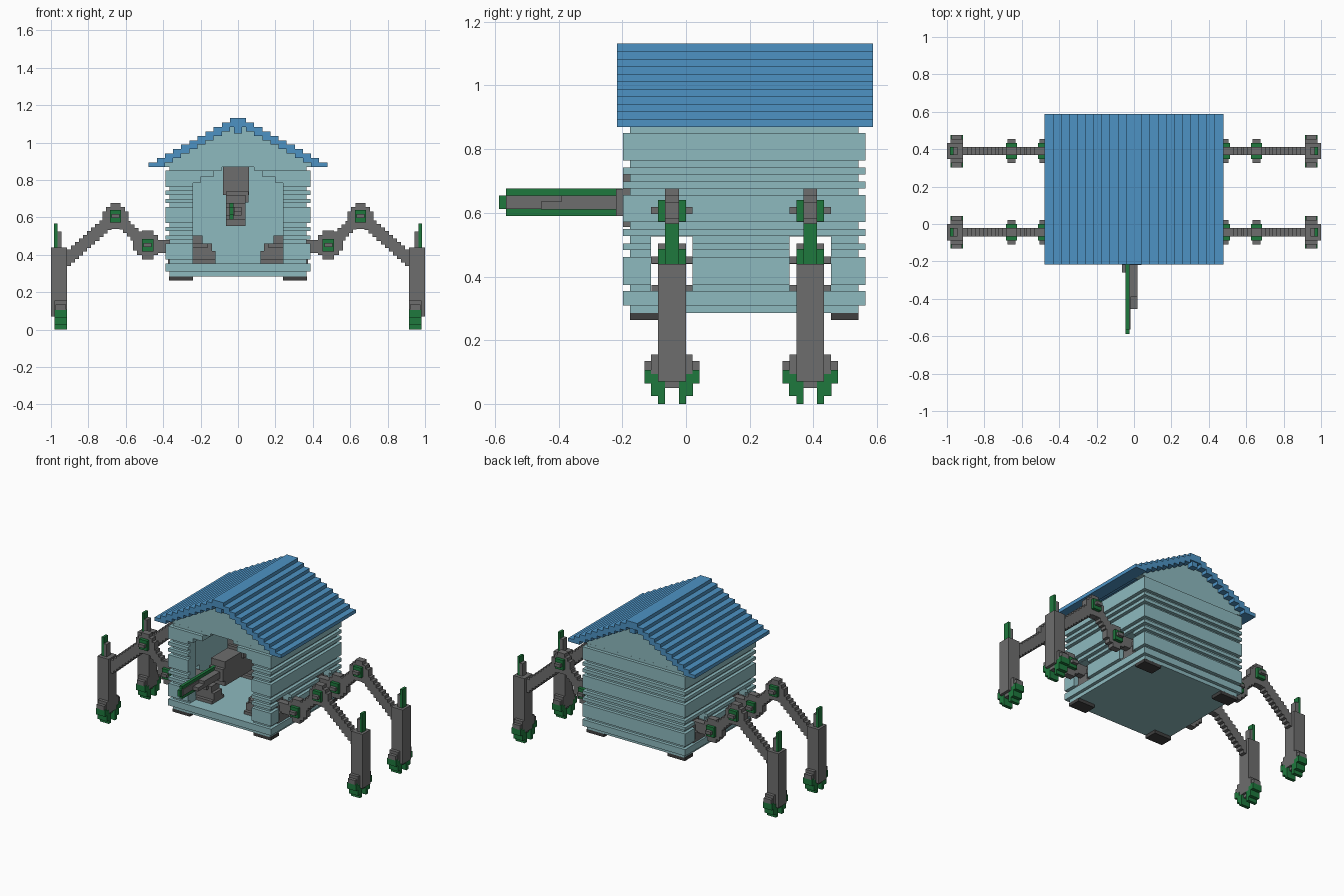
import bpy, bmesh, math

if "Cube" in bpy.data.objects:
    bpy.data.objects.remove(bpy.data.objects["Cube"])

V = 0.0217  # block size


def material(name, rgb):
    m = bpy.data.materials.new(name)
    m.diffuse_color = (*rgb, 1)
    m.use_nodes = True
    m.node_tree.nodes["Principled BSDF"].inputs["Base Color"].default_value = m.diffuse_color
    return m


TEAL = material("pale_teal", (0.27, 0.49, 0.52))
BLUE = material("roof_blue", (0.075, 0.29, 0.55))
GRAY = material("metal_gray", (0.155, 0.155, 0.155))
GREEN = material("dark_green", (0.013, 0.19, 0.047))
DARK = material("charcoal", (0.05, 0.05, 0.05))


def blocks(name, mat, boxes):
    """One object out of boxes given as (x0, x1, y0, y1, z0, z1)."""
    bm = bmesh.new()
    for x0, x1, y0, y1, z0, z1 in boxes:
        vs = bmesh.ops.create_cube(bm, size=1)["verts"]
        for v in vs:
            v.co = (x0 if v.co.x < 0 else x1,
                    y0 if v.co.y < 0 else y1,
                    z0 if v.co.z < 0 else z1)
    bmesh.ops.recalc_face_normals(bm, faces=bm.faces)
    me = bpy.data.meshes.new(name)
    bm.to_mesh(me)
    bm.free()
    me.materials.append(mat)
    ob = bpy.data.objects.new(name, me)
    bpy.context.collection.objects.link(ob)
    return ob


def mirrored(boxes):
    return boxes + [(-b, -a, c, d, e, f) for a, b, c, d, e, f in boxes]


LEG_Y = (-0.044, 0.39)
CY = 0.182            # middle of the house in y
HOLE = 0.065          # half width of a hip hole
INNER_X, INNER_Y0, INNER_Y1 = 0.305, -0.11, 0.475

# Plank walls: protruding bands with grooves between, cut by doorway and hip holes
planks = [(0.31, 0.354), (0.374, 0.461), (0.483, 0.504), (0.527, 0.549), (0.571, 0.656),
          (0.677, 0.699), (0.721, 0.743), (0.764, 0.85)]
cuts = sorted({0.285, 0.525, 0.785, 0.815, 0.87} | {z for p in planks for z in p})


def door_half(z):
    for top, w in ((0.354, 0), (0.785, 0.24), (0.815, 0.20), (0.85, 0.13), (0.87, 0.085)):
        if z < top:
            return w
    return 0


walls = []
for z0, z1 in zip(cuts, cuts[1:]):
    zm = (z0 + z1) / 2
    out = 0.0 if any(a < zm < b for a, b in planks) else V
    X, Y0, Y1 = 0.388 - out, -0.198 + out, 0.563 - out
    w = door_half(zm)
    if zm < 0.354:                                  # solid floor slab
        walls.append((-X, X, Y0, Y1, z0, z1))
        continue
    walls.append((-X, X, INNER_Y1, Y1, z0, z1))     # back wall
    walls += mirrored([(w, X, Y0, INNER_Y0, z0, z1)])
    ys = [INNER_Y0]                                 # side walls
    if 0.354 < zm < 0.525:
        for y in LEG_Y:
            ys += [y - HOLE, y + HOLE]
    ys.append(INNER_Y1)
    for a, b in zip(ys[::2], ys[1::2]):
        if b - a > 0.004:
            walls += mirrored([(INNER_X, X, a, b, z0, z1)])
blocks("plank_walls", TEAL, walls)

# Stepped roof and the gable walls below it
N, SW, SH = 11, 0.0434, 0.0237
roof, gable = [], []
for i in range(N):
    top = 1.131 - i * SH
    x0, x1 = i * SW, (i + 1) * SW
    bottom = max(top - 2 * SH, 0.87)
    roof += mirrored([(x0, x1, -0.217, 0.587, bottom, top)])
    if x1 < 0.40:
        for a, b in ((-0.176, INNER_Y0), (INNER_Y1, 0.541)):
            gable += mirrored([(x0, x1, a, b, 0.87, bottom)])
blocks("stepped_roof", BLUE, roof)
blocks("gable_walls", TEAL, gable)
blocks("ridge_beam", BLUE, [(-V, V, -0.21, 0.58, 1.05, 1.09)])

# Corner pads under the floor
blocks("corner_pads", DARK, mirrored([(0.24, 0.37, -0.175, -0.088, 0.263, 0.285),
                                      (0.24, 0.37, 0.455, 0.541, 0.263, 0.285)]))

# Cannon in the doorway, hung from the ceiling
blocks("cannon_body", GRAY, [
    (-0.065, 0.04, -0.198, 0.25, 0.555, 0.72),
    (-0.065, 0.04, -0.22, -0.198, 0.59, 0.675),
    (-0.065, -0.045, -0.26, -0.22, 0.61, 0.655),
    (-0.025, 0.018, -0.455, -0.2, 0.61, 0.635),
    (-0.025, 0.018, -0.39, -0.2, 0.635, 0.655),
    (-0.025, -0.02, -0.565, -0.2, 0.612, 0.655)])
blocks("cannon_mount", GRAY, [(-0.08, 0.06, 0.0, 0.2, 0.72, 0.875),
                              (-0.065, 0.055, -0.02, 0.22, 0.68, 0.74)])
blocks("cannon_blade", GREEN, [(-0.045, -0.025, -0.565, -0.2, 0.59, 0.676),
                               (-0.045, -0.025, -0.587, -0.565, 0.612, 0.655)])


def stair(y, xa, za, xb, zb, h):
    """Diagonal strut built of block-wide columns."""
    n = max(1, round((xb - xa) / V))
    s = (xb - xa) / n
    out = []
    for i in range(n):
        z = za + (zb - za) * (i + 0.5) / n
        out.append((xa + i * s, xa + (i + 1) * s, y - V, y + V, z - h / 2, z + h / 2))
    return out


def disc(y, x, z, r):
    """Blocky round joint disc."""
    rows = ((-1, -0.68, 0.4), (-0.68, -0.36, 0.72), (-0.36, 0.36, 1.0),
            (0.36, 0.68, 0.72), (0.68, 1, 0.4))
    return [(x - r * w, x + r * w, y - V, y + V, z + r * a, z + r * b) for a, b, w in rows]


HIP, KNEE, FOOT = (0.483, 0.452), (0.655, 0.607), (0.915, 0.375)
for tag, y in zip(("front", "rear"), LEG_Y):
    # Struts and joints
    arm = [(0.24, HIP[0], y - V, y + V, 0.41, 0.48)]
    arm += stair(y, HIP[0] + 0.03, HIP[1] + 0.02, *KNEE, 0.085)
    arm += stair(y, *KNEE, *FOOT, 0.09)
    hubs = []
    for (x, z), r in ((HIP, 0.078), (KNEE, 0.07)):
        arm += disc(y, x, z, r)
        arm.append((x - V, x + V, y - 3 * V, y + 3 * V, z - V / 2, z + V / 2))
        hubs.append((x - 0.03, x + 0.03, y - 2 * V, y + 2 * V, z - 0.034, z + 0.034))
    blocks(tag + "_leg_struts", GRAY, mirrored(arm))
    blocks(tag + "_leg_hubs", GREEN, mirrored(hubs))

    # Hip brackets inside the house
    br = [(0.12, 0.375, y - HOLE, y + HOLE, 0.354, 0.374),
          (0.12, 0.375, y - 2 * V, y + 2 * V, 0.374, 0.42),
          (0.14, 0.36, y - 2 * V, y + 2 * V, 0.42, 0.461),
          (0.16, 0.36, y - HOLE, y + HOLE, 0.44, 0.461),
          (0.19, 0.34, y - 2 * V, y + 2 * V, 0.461, 0.504)]
    blocks(tag + "_hip_brackets", GRAY, mirrored(br))

    # Shins with swollen ankles
    shin = [(0.915, 1.0, y - 2 * V, y + 2 * V, 0.07, 0.44),
            (0.93, 0.98, y - V, y + V, 0.05, 0.07),
            (0.915, 0.98, y - 3 * V, y + 3 * V, 0.07, 0.155),
            (0.92, 0.975, y - 4 * V, y + 4 * V, 0.105, 0.135),
            (0.945, 0.966, y - V, y + V, 0.44, 0.525)]
    blocks(tag + "_shins", GRAY, mirrored(shin))

    # Green spikes on top and clawed toes below
    claws = [(0.966, 0.983, y - V, y + V, 0.44, 0.567)]
    for s in (-1, 1):
        for a, b, z0, z1 in ((3, 4, 0.065, 0.107), (2, 3.05, 0.025, 0.095),
                             (1, 2, 0.0, 0.07)):
            ya, yb = sorted((y + s * a * V, y + s * b * V))
            claws.append((0.913, 0.981, ya, yb, z0, z1))
    blocks(tag + "_claws", GREEN, mirrored(claws))
